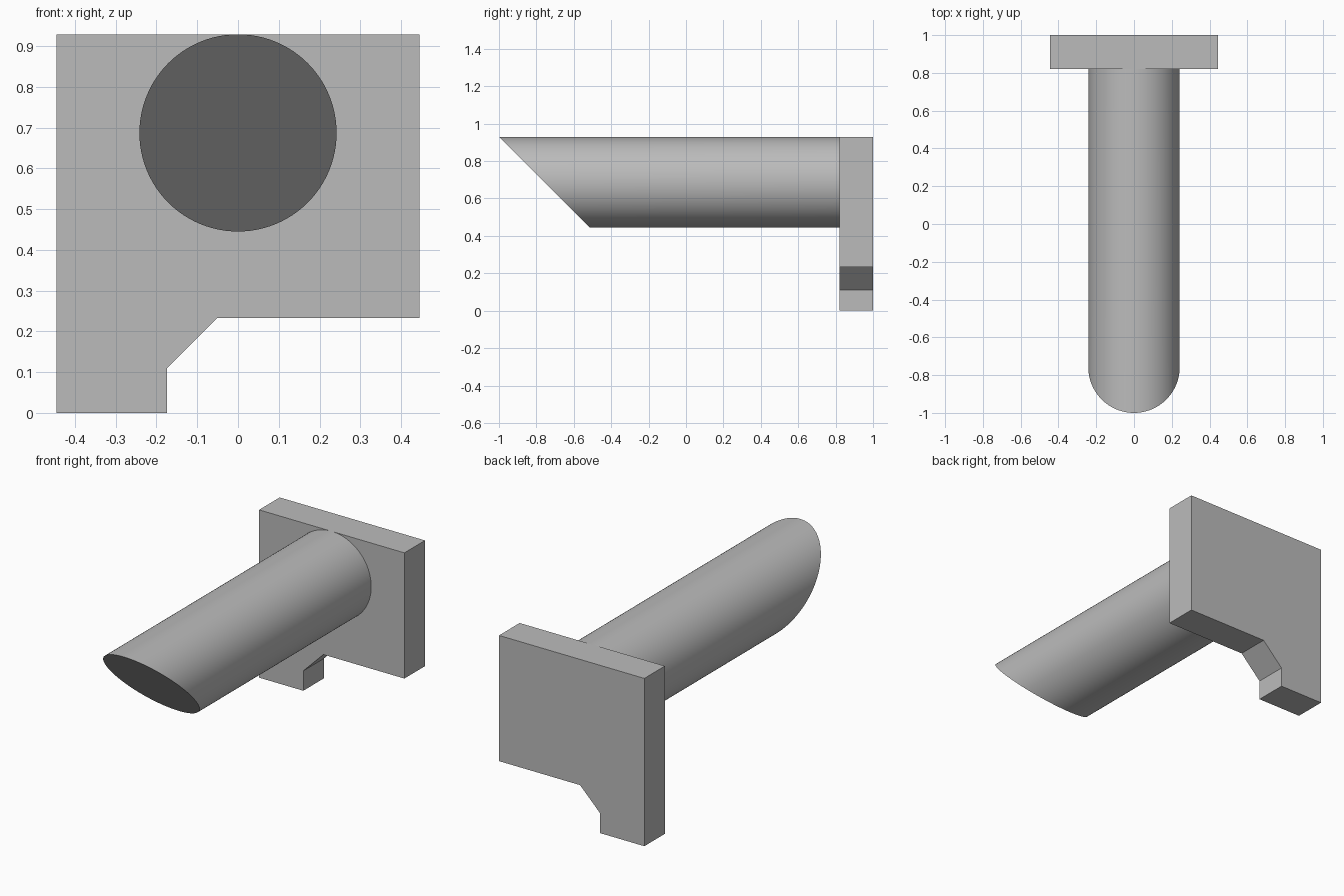
import bpy, bmesh, math

old = bpy.data.objects.get("Cube")
if old:
    bpy.data.objects.remove(old, do_unlink=True)

TOP, RADIUS = 0.929, 0.242
PLATE_FRONT, BACK = 0.82, 1.0
AXIS_Z = TOP - RADIUS
SIDES = 96

grey = bpy.data.materials.new("plain_grey")
grey.use_nodes = True
colour = (0.5, 0.5, 0.5, 1)
grey.diffuse_color = colour
grey.node_tree.nodes["Principled BSDF"].inputs["Base Color"].default_value = colour


def prism(name, front, back):
    """Solid joining two matching outlines."""
    bm = bmesh.new()
    a = [bm.verts.new(p) for p in front]
    b = [bm.verts.new(p) for p in back]
    bm.faces.new(a)
    bm.faces.new(b[::-1])
    for i in range(len(a)):
        j = (i + 1) % len(a)
        bm.faces.new((a[i], b[i], b[j], a[j]))
    bmesh.ops.recalc_face_normals(bm, faces=bm.faces)
    mesh = bpy.data.meshes.new(name)
    bm.to_mesh(mesh)
    bm.free()
    mesh.materials.append(grey)
    obj = bpy.data.objects.new(name, mesh)
    bpy.context.collection.objects.link(obj)
    return obj


# Back plate with a chamfered foot on its right side
outline = [(-0.445, 0), (-0.174, 0), (-0.174, 0.11), (-0.051, 0.233),
           (0.445, 0.233), (0.445, TOP), (-0.445, TOP)]
prism("back_plate",
      [(x, PLATE_FRONT, z) for x, z in outline],
      [(x, BACK, z) for x, z in outline])

# Round bar with its free end mitred at 45 degrees
ring = [(RADIUS * math.cos(t), AXIS_Z + RADIUS * math.sin(t))
        for t in (math.tau * i / SIDES for i in range(SIDES))]
bar = prism("round_bar",
            [(x, -1 + TOP - z, z) for x, z in ring],
            [(x, PLATE_FRONT, z) for x, z in ring])

# Smooth the bar while keeping its end rims sharp
bpy.ops.object.select_all(action="DESELECT")
bar.select_set(True)
bpy.context.view_layer.objects.active = bar
bpy.ops.object.shade_smooth_by_angle(angle=math.radians(30))
